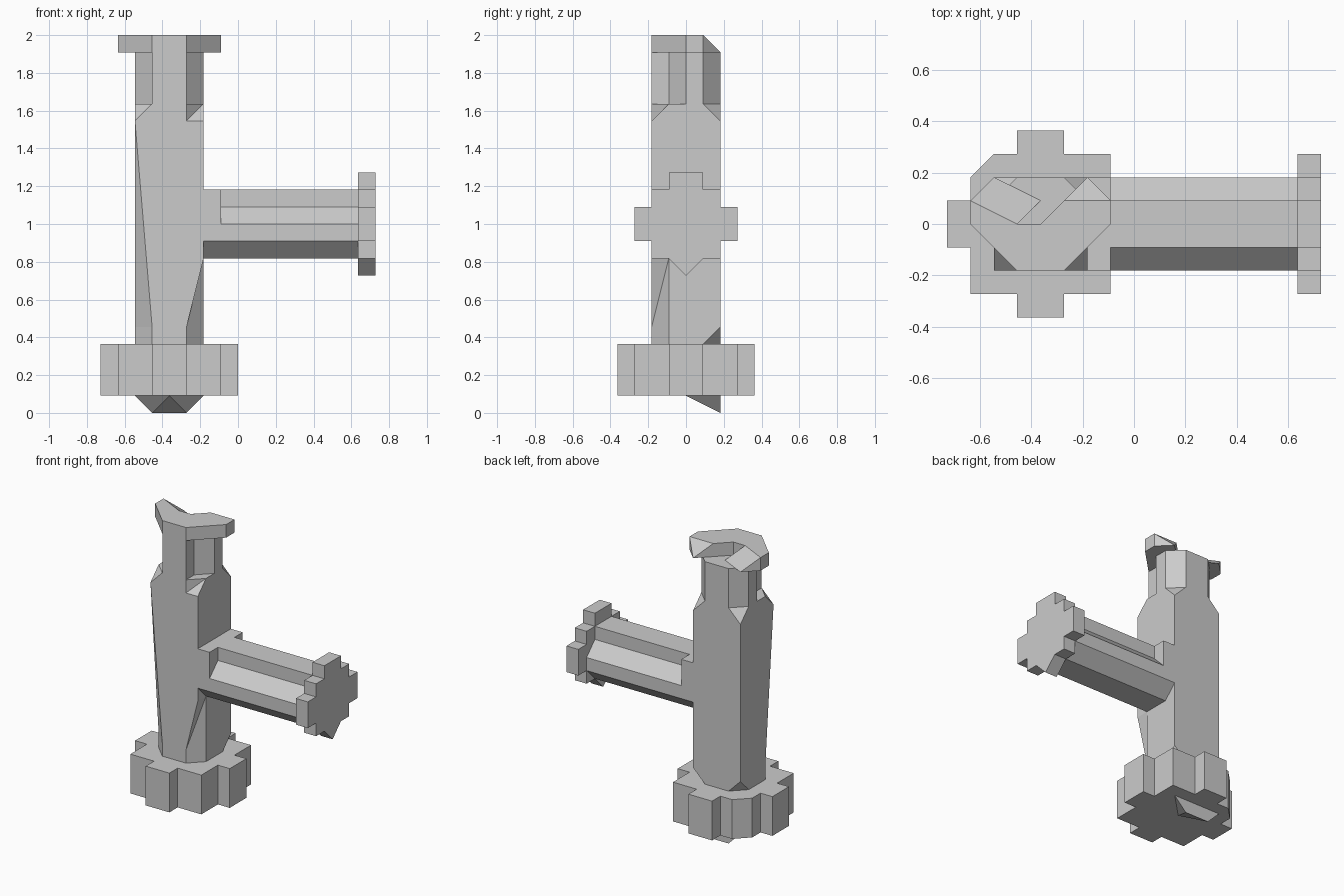
import bpy
import bmesh

cube = bpy.data.objects.get("Cube")
if cube:
    bpy.data.objects.remove(cube, do_unlink=True)

UNIT = 1 / 11          # the whole model sits on a coarse grid
COLUMN_X = -4          # grid position of the column axis

grey = bpy.data.materials.new("plain grey")
grey.use_nodes = True
colour = (0.6, 0.6, 0.6, 1)
grey.diffuse_color = colour
grey.node_tree.nodes["Principled BSDF"].inputs["Base Color"].default_value = colour


def finish(name, bm, offset):
    """Turn a bmesh in grid steps into a flat shaded object."""
    for v in bm.verts:
        v.co.x += offset
        v.co *= UNIT
    bmesh.ops.recalc_face_normals(bm, faces=bm.faces)
    mesh = bpy.data.meshes.new(name)
    bm.to_mesh(mesh)
    bm.free()
    mesh.materials.append(grey)
    obj = bpy.data.objects.new(name, mesh)
    bpy.context.collection.objects.link(obj)
    return obj


def hull(name, points, offset=COLUMN_X):
    """Convex solid around a few corner points."""
    bm = bmesh.new()
    for p in points:
        bm.verts.new(p)
    bmesh.ops.convex_hull(bm, input=bm.verts)
    bmesh.ops.dissolve_limit(bm, angle_limit=0.001, verts=bm.verts, edges=bm.edges)
    return finish(name, bm, offset)


def prism(name, profile, low, high, along_x=False, offset=COLUMN_X):
    """Extrude a profile upward, or sideways along x."""
    bm = bmesh.new()
    rings = []
    for level in (low, high):
        rings.append([bm.verts.new((level, a, b) if along_x else (a, b, level))
                      for a, b in profile])
    for ring in rings:
        bm.faces.new(ring)
    for i in range(len(profile)):
        j = (i + 1) % len(profile)
        bm.faces.new((rings[0][i], rings[0][j], rings[1][j], rings[1][i]))
    return finish(name, bm, offset)


def at(level, outline):
    return [(x, y, level) for x, y in outline]


def mirrored(half):
    """Complete a profile by mirroring it across its first coordinate."""
    return half + [(-a, b) for a, b in reversed(half) if a]


octagon = mirrored([(1, -2), (2, -1), (2, 1), (1, 2)])
back_corners = [(-2, 2), (2, 2)]
front_cut = [(-1, -2), (1, -2), (-2, -1), (2, -1)]

# Toothed hand wheel with one bevelled corner
wheel = [(1, -4), (1, -3), (3, -3), (3, -1), (4, -1), (4, 1), (3, 1), (3, 3),
         (1, 3), (1, 4), (-1, 4), (-1, 3), (-2, 3), (-3, 2), (-3, 1),
         (-4, 1), (-4, -1), (-3, -1), (-3, -3), (-1, -3), (-1, -4)]
prism("wheel", wheel, 1, 4)

# Wedge under the wheel
hull("wheel_wedge", at(1, back_corners + [(0, 0)]) + at(0, [(-1, 2), (1, 2)]))

# Column: foot, tapering body and the overhanging front corner
hull("column_foot", at(4, octagon) + at(5, front_cut + back_corners))
hull("column_body", at(5, front_cut + back_corners)
     + at(17, back_corners + [(-2, -2)]) + at(18, octagon))
hull("column_corner", at(5, [(1, -2)]) + at(9, [(2, -2), (2, -1)])
     + at(17, [(1, -2), (2, -2)]) + at(18, [(2, -1)]))

# Grooved neck
prism("neck", mirrored([(1, -2), (1, -1), (2, 0), (2, 1), (1, 2)]), 18, 21)

# Cap plate with two sloping flaps at the back
cap = [(-3, 0), (-1, -2), (1, -2), (3, 0), (3, 1), (1, 1), (0, 0), (-1, 0), (-3, 1)]
prism("cap", cap, 21, 22)
left_edge = [(-3, 1), (-1, 0)]
right_edge = [(1, 1), (3, 1)]
hull("cap_left_flap", at(22, left_edge) + at(21, left_edge + [(-2, 2), (0, 1)]))
hull("cap_right_flap", at(22, right_edge) + at(21, right_edge + [(2, 2)]))

# Side arm: collar, grooved shaft and toothed end plate
collar = mirrored([(2, 13), (2, 10), (1, 9)])
shaft = mirrored([(1, 13), (1, 12), (2, 11), (2, 10), (1, 9)])
plate = mirrored([(1, 14), (1, 13), (2, 13), (2, 12), (3, 12), (3, 10),
                  (2, 10), (2, 9), (1, 9), (0, 8)])
prism("arm_collar", collar, -2, -1, along_x=True, offset=0)
prism("arm_shaft", shaft, -1, 7, along_x=True, offset=0)
prism("arm_end_plate", plate, 7, 8, along_x=True, offset=0)
